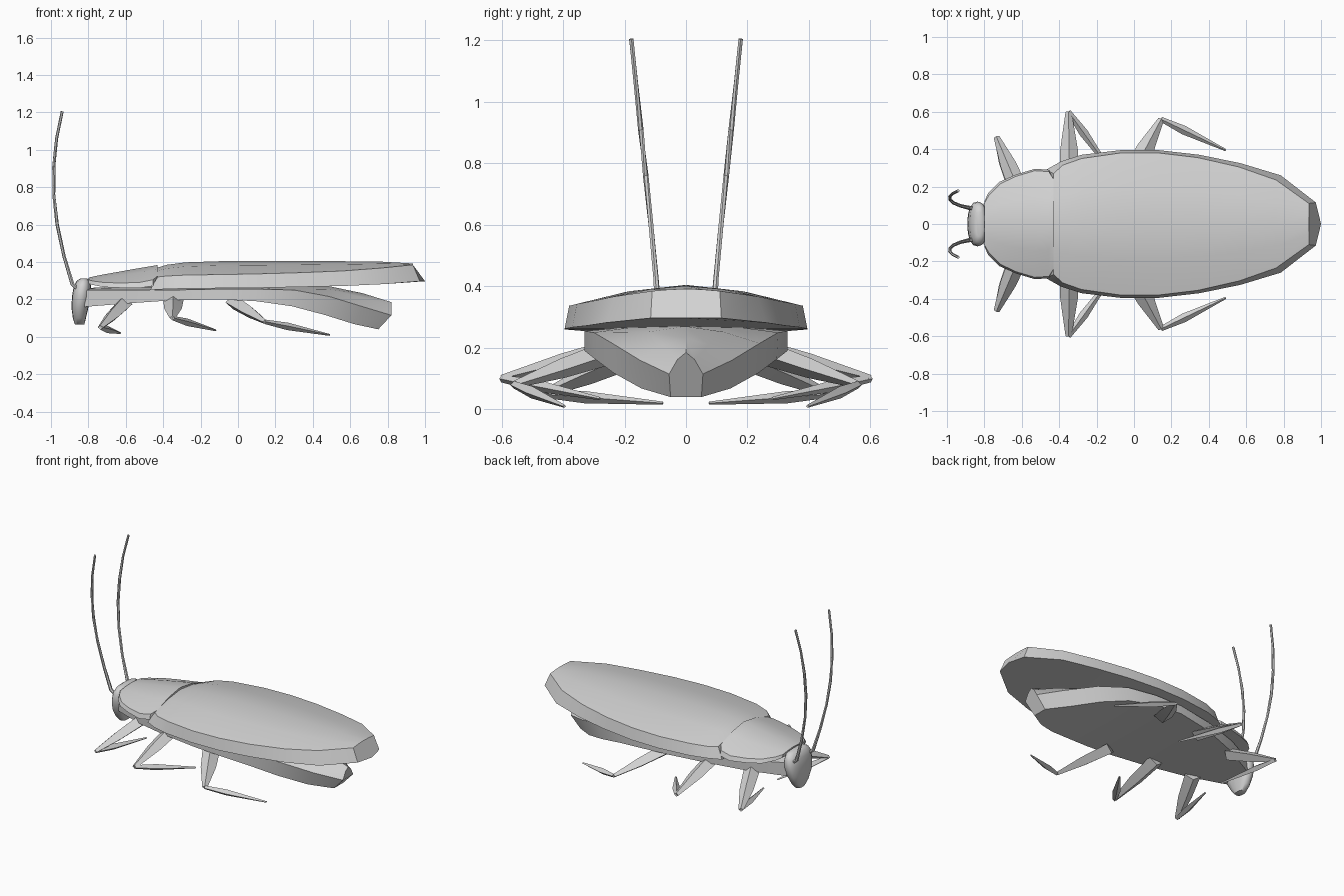
import bpy, math
from mathutils import Vector

if "Cube" in bpy.data.objects:
    bpy.data.objects.remove(bpy.data.objects["Cube"])

grey = bpy.data.materials.new("light grey")
grey.diffuse_color = (0.65, 0.65, 0.65, 1)
grey.use_nodes = True
grey.node_tree.nodes["Principled BSDF"].inputs["Base Color"].default_value = grey.diffuse_color


def loft(name, rings, angle=30):
    """Skin a list of equal-length closed rings and cap both ends."""
    n = len(rings[0])
    verts = [tuple(p) for r in rings for p in r]
    faces = [tuple(range(n)), tuple(range((len(rings) - 1) * n, len(rings) * n))[::-1]]
    for i in range(len(rings) - 1):
        for j in range(n):
            k = (j + 1) % n
            faces.append((i * n + k, i * n + j, (i + 1) * n + j, (i + 1) * n + k))
    me = bpy.data.meshes.new(name)
    me.from_pydata(verts, [], faces)
    ob = bpy.data.objects.new(name, me)
    bpy.context.collection.objects.link(ob)
    me.materials.append(grey)
    bpy.ops.object.select_all(action='DESELECT')
    ob.select_set(True)
    bpy.context.view_layer.objects.active = ob
    bpy.ops.object.mode_set(mode='EDIT')
    bpy.ops.mesh.select_all(action='SELECT')
    bpy.ops.mesh.normals_make_consistent(inside=False)
    bpy.ops.object.mode_set(mode='OBJECT')
    bpy.ops.object.shade_smooth_by_angle(angle=math.radians(angle))
    return ob


def shell(name, stations, tip=0.0):
    """Domed plate: x top, x bottom, rim half width, base half width, ridge z, rim z, base z."""
    rings = []
    for i, (xt, xb, wt, wb, zc, zr, zb) in enumerate(stations):
        xc = xb + (tip if i == len(stations) - 1 else 0)
        zm = zr + (zc - zr) * 0.68
        rings.append([(xc, 0, zb), (xb, wb, zb), (xt, wt, zr), (xt, wt / 2, zm), (xt, 0, zc),
                      (xt, -wt / 2, zm), (xt, -wt, zr), (xb, -wb, zb)])
    return loft(name, rings)


def limb(name, points, sizes, sides=4):
    """Tapered rod along points; sizes are (half width, half height)."""
    pts = [Vector(p) for p in points]
    rings = []
    for i, p in enumerate(pts):
        d = (pts[min(i + 1, len(pts) - 1)] - pts[max(i - 1, 0)]).normalized()
        side = d.cross(Vector((0, 0, 1))).normalized()
        up = side.cross(d)
        w, h = sizes[i]
        rings.append([p + side * w * math.cos(a) + up * h * math.sin(a)
                      for a in (2 * math.pi * k / sides for k in range(sides))])
    return loft(name, rings)


# folded wing cover
shell("wing_cover", [
    (-.43, -.47, .27, .29, .37, .32, .25),
    (-.38, -.39, .315, .335, .385, .325, .255),
    (-.28, -.28, .35, .37, .398, .33, .258),
    (-.07, -.07, .38, .395, .405, .333, .26),
    (.13, .13, .38, .395, .405, .337, .262),
    (.34, .35, .355, .37, .405, .343, .267),
    (.56, .57, .305, .325, .404, .352, .272),
    (.76, .785, .235, .26, .402, .367, .282),
    (.935, .972, .11, .115, .392, .385, .297)], tip=.028)

# neck shield
shell("neck_shield", [
    (-.80, -.80, .11, .12, .315, .305, .285),
    (-.775, -.78, .155, .165, .322, .298, .278),
    (-.715, -.72, .215, .225, .334, .29, .266),
    (-.63, -.63, .255, .265, .349, .288, .262),
    (-.53, -.53, .285, .295, .367, .29, .26),
    (-.455, -.455, .28, .29, .379, .305, .272),
    (-.43, -.43, .24, .24, .384, .325, .295)])

# body and abdomen
shell("abdomen", [
    (-.82, -.82, .10, .10, .26, .25, .16),
    (-.60, -.60, .21, .205, .27, .25, .178),
    (-.35, -.35, .29, .285, .27, .25, .195),
    (-.10, -.10, .33, .33, .275, .255, .20),
    (.10, .10, .33, .33, .275, .255, .19),
    (.30, .29, .30, .295, .28, .25, .163),
    (.49, .46, .24, .235, .27, .215, .118),
    (.67, .62, .15, .145, .232, .16, .068),
    (.82, .75, .055, .05, .185, .115, .04)])

# head
head = []
for z, cx, rx, ry in [(.312, -.825, .018, .07), (.298, -.827, .036, .10), (.27, -.832, .046, .117),
                      (.22, -.837, .05, .12), (.16, -.845, .046, .105),
                      (.10, -.848, .035, .07), (.065, -.847, .025, .038)]:
    ring = []
    for k in range(16):
        c, s = math.cos(k * math.pi / 8), math.sin(k * math.pi / 8)
        ring.append((cx + rx * math.copysign(abs(c) ** .8, c),
                     ry * math.copysign(abs(s) ** .8, s), z))
    head.append(ring)
loft("head", head, 50)

# antennae and legs, both sides
antenna = [(-.86, .085, .26), (-.885, .087, .28), (-.93, .098, .43), (-.967, .114, .60),
           (-.985, .131, .76), (-.985, .147, .91), (-.97, .163, 1.06), (-.94, .178, 1.205)]
legs = {  # hip, knee, foot, hip half width
    "front": ((-.61, .17, .175), (-.735, .465, .05), (-.63, .075, .02), .05),
    "middle": ((-.345, .20, .20), (-.35, .60, .10), (-.12, .28, .035), .055),
    "hind": ((-.02, .25, .185), (.145, .56, .08), (.49, .395, .01), .055)}
for label, s in (("left", 1), ("right", -1)):
    limb("antenna_" + label, [(x, s * y, z) for x, y, z in antenna],
         [(.011, .011)] * 2 + [(.009, .009)] * 4 + [(.008, .008)] * 2, 6)
    for name, (hip, knee, foot, w) in legs.items():
        hip, knee, foot = [Vector((p[0], s * p[1], p[2])) for p in (hip, knee, foot)]
        limb(f"{name}_thigh_{label}", [hip, hip.lerp(knee, .5), knee],
             [(w, .04), (w * .85, .032), (.016, .012)])
        limb(f"{name}_shin_{label}", [knee, knee.lerp(foot, .35), foot],
             [(.013, .012), (.024, .02), (.006, .005)])
